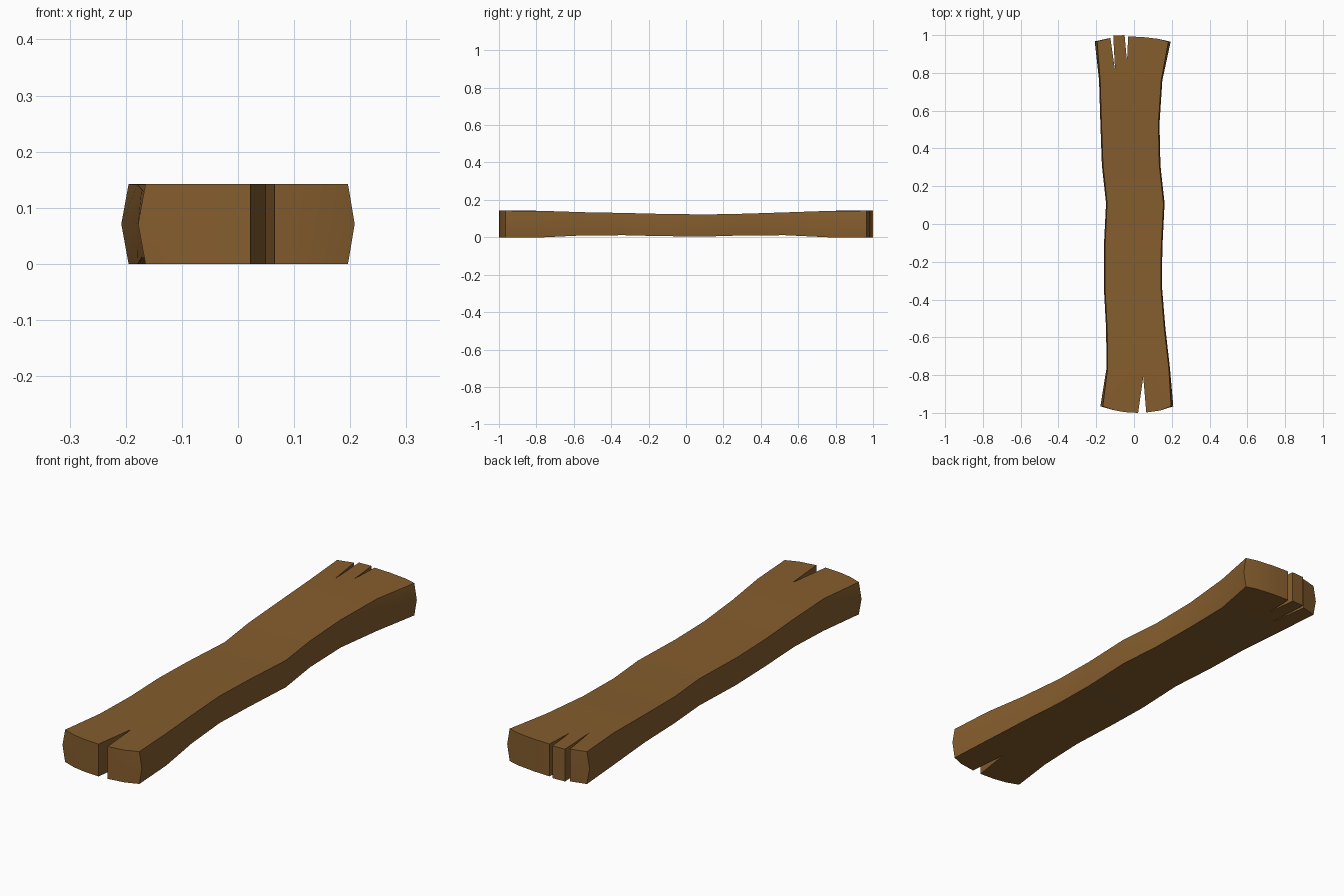
import bpy, bmesh, math

cube = bpy.data.objects.get("Cube")
if cube:
    bpy.data.objects.remove(cube)

# Wood colour
wood = bpy.data.materials.new("brown wood")
wood.use_nodes = True
colour = (0.235, 0.11, 0.027, 1)
wood.diffuse_color = colour
bsdf = wood.node_tree.nodes["Principled BSDF"]
bsdf.inputs["Base Color"].default_value = colour
bsdf.inputs["Roughness"].default_value = 0.9

# Cross-sections along the plank: y, right edge, left edge, underside, top
STATIONS = [
    (-0.76, -0.145, 0.19, 0, 0.141),
    (-0.55, -0.148, 0.166, 0.01, 0.134),
    (-0.33, -0.16, 0.148, 0.011, 0.13),
    (-0.13, -0.16, 0.15, 0.006, 0.125),
    (0.11, -0.148, 0.162, 0.004, 0.122),
    (0.31, -0.17, 0.14, 0.01, 0.126),
    (0.53, -0.178, 0.135, 0.011, 0.133),
    (0.76, -0.185, 0.15, 0, 0.141),
]
# Rounded, split ends, each listed from -x to +x
FRONT_END = [(-0.178, -0.965), (-0.11, -0.985), (-0.05, -0.996), (0.022, -1),
             (0.049, -0.81), (0.065, -0.998), (0.14, -0.987), (0.208, -0.965)]
BACK_END = [(-0.208, 0.967), (-0.125, 0.985), (-0.1, 0.81), (-0.11, 0.997),
            (-0.05, 1), (-0.037, 0.86), (-0.031, 0.993), (0.045, 0.99),
            (0.13, 0.98), (0.194, 0.965)]

bm = bmesh.new()


def column(x, y, low, high, inset):
    """Underside, bulging middle and top vertices at one outline point."""
    return [bm.verts.new((x - inset, y, low)),
            bm.verts.new((x, y, (low + high) / 2)),
            bm.verts.new((x - inset, y, high))]


def end_columns(points):
    last = len(points) - 1
    return [column(x, y, 0, 0.142, {0: -0.013, last: 0.012}.get(i, 0))
            for i, (x, y) in enumerate(points)]


front = end_columns(FRONT_END)
back = end_columns(BACK_END)
right = [column(r, y, lo, hi, -0.006) for y, r, l, lo, hi in STATIONS]
left = [column(l, y, lo, hi, 0.006) for y, r, l, lo, hi in STATIONS]

# Side walls all the way round
outline = front + left + back[::-1] + right[::-1]
for a, b in zip(outline, outline[1:] + outline[:1]):
    for k in (0, 1):
        bm.faces.new((a[k], b[k], b[k + 1], a[k + 1]))

# Top and underside: split ends and the strips between the stations
for k in (0, 2):
    bm.faces.new([c[k] for c in front + [left[0], right[0]]])
    bm.faces.new([c[k] for c in back[::-1] + [right[-1], left[-1]]])
    for i in range(len(STATIONS) - 1):
        bm.faces.new((right[i][k], left[i][k], left[i + 1][k], right[i + 1][k]))

bmesh.ops.recalc_face_normals(bm, faces=bm.faces[:])
mesh = bpy.data.meshes.new("wooden_plank")
bm.to_mesh(mesh)
bm.free()
mesh.materials.append(wood)

plank = bpy.data.objects.new("wooden_plank", mesh)
bpy.context.collection.objects.link(plank)
bpy.ops.object.select_all(action='DESELECT')
plank.select_set(True)
bpy.context.view_layer.objects.active = plank
bpy.ops.object.shade_smooth_by_angle(angle=math.radians(20))
